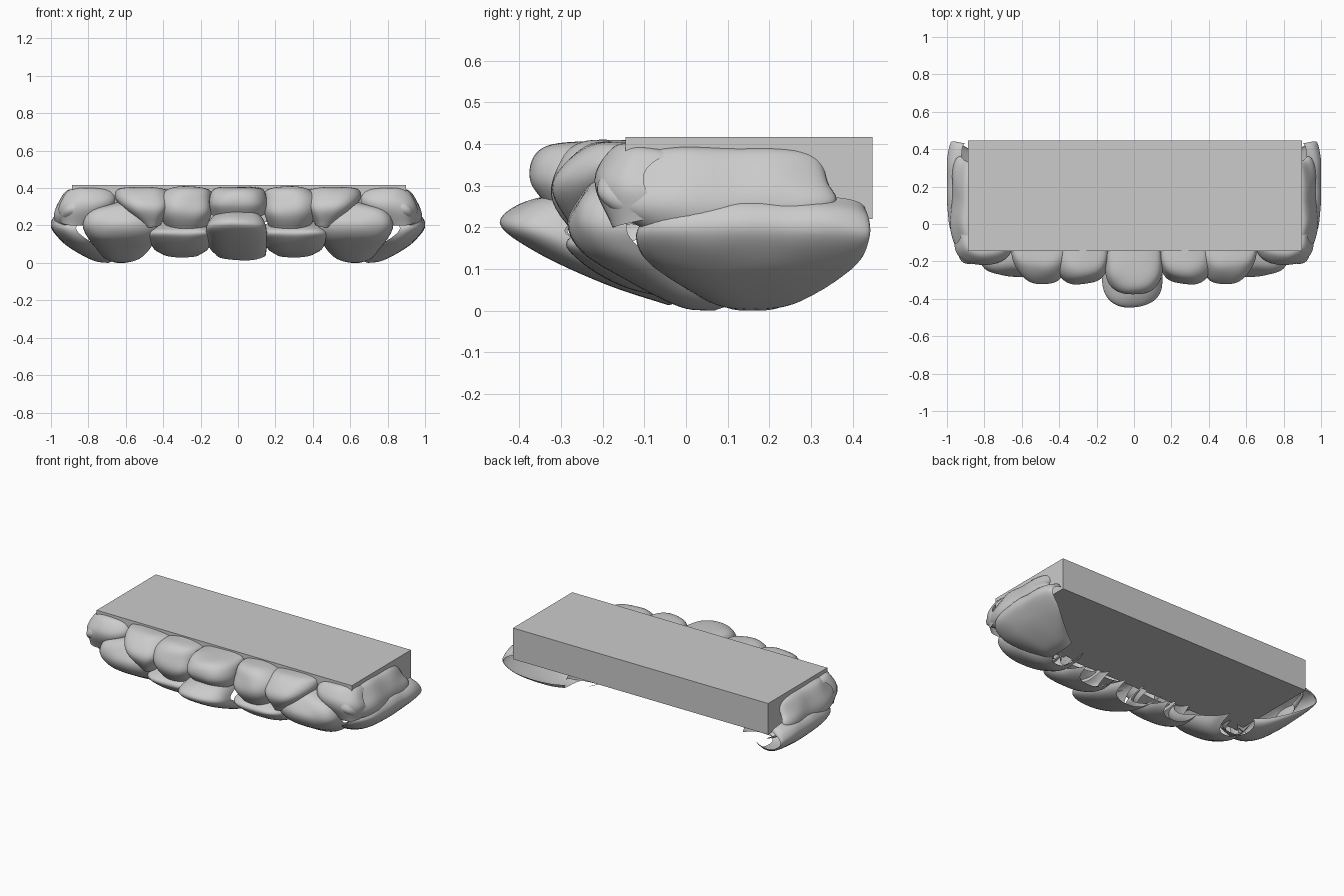
import bpy, bmesh, math
from mathutils import Vector, noise

if "Cube" in bpy.data.objects:
    bpy.data.objects.remove(bpy.data.objects["Cube"])

COLS, STEPS = 26, 6


def catmull(rows):
    """Smooth the cross-section rows with a Catmull-Rom spline."""
    pts = [Vector(r) for r in rows]
    pts = [2 * pts[0] - pts[1]] + pts + [2 * pts[-1] - pts[-2]]
    out = []
    for i in range(1, len(pts) - 2):
        a, b, c, d = pts[i - 1:i + 3]
        for s in range(STEPS):
            t = s / STEPS
            out.append(0.5 * (2 * b + (c - a) * t + (2 * a - 5 * b + 4 * c - d) * t * t
                              + (3 * b - a - 3 * c + d) * t ** 3))
    return out + [pts[-2]]


def rock(name, rows, depth=(0.15, 0.15), side=False, mirror=True, rough=0.012):
    """Open-backed boulder shell. Rows run top to bottom: (start, end, outward, z)."""
    rows = catmull([Vector(r) for r in rows])
    zmid = (rows[0][3] + rows[-1][3]) / 2
    seed = Vector((len(name) * 3.7, rows[0][0] * 11, rows[0][3] * 7))
    bm = bmesh.new()
    grid = []
    for r in rows:
        line = []
        for c in range(COLS + 1):
            a = math.pi * (c / COLS - 0.5)
            u = math.copysign(abs(math.sin(a)) ** 0.8, a)
            drop = 1 - max(math.cos(a), 0) ** 0.75
            along = (r[0] + r[1]) / 2 + u * (r[1] - r[0]) / 2
            out = r[2] - drop * depth[0 if u < 0 else 1]
            z = r[3] + (zmid - r[3]) * 0.3 * drop
            n = noise.noise(Vector((along, out, z)) * 8 + seed)
            out += rough * (n - 0.25)
            z = max(z + 0.4 * rough * n, 0.0)
            co = (min(out, 1.0), along, z) if side else (along, -out, z)
            line.append(bm.verts.new(co))
        grid.append(line)
    for i in range(len(grid) - 1):
        for c in range(COLS):
            bm.faces.new((grid[i][c], grid[i + 1][c], grid[i + 1][c + 1], grid[i][c + 1]))
    me = bpy.data.meshes.new(name)
    bm.to_mesh(me)
    bm.free()
    for p in me.polygons:
        p.use_smooth = True
    ob = bpy.data.objects.new(name, me)
    bpy.context.collection.objects.link(ob)
    if mirror:
        m = ob.modifiers.new("mirror", 'MIRROR')
        m.use_mirror_merge = False
    return ob


# Flat slab
bpy.ops.mesh.primitive_cube_add(size=1, location=(0.005, 0.151, 0.3185))
slab = bpy.context.object
slab.name = "slab"
slab.scale = (1.785, 0.592, 0.197)

# Centre boulders
rock("centre_upper_rock", [(-.13, .13, .13, .408), (-.14, .14, .29, .405), (-.15, .15, .36, .375),
                           (-.155, .155, .38, .31), (-.145, .145, .33, .24)], (.17, .17), mirror=False)
rock("centre_lower_rock", [(-.11, .11, .24, .275), (-.14, .13, .36, .27), (-.17, .15, .448, .21),
                           (-.165, .155, .36, .14), (-.155, .155, .2, .065), (-.12, .15, .05, .015)],
     (.16, .16), mirror=False)

# Front boulders, mirrored left and right
rock("inner_upper_rock", [(.16, .38, .13, .408), (.14, .40, .25, .402), (.14, .43, .31, .35),
                          (.14, .42, .32, .26), (.17, .38, .24, .15)])
rock("inner_lower_rock", [(.13, .46, .18, .22), (.12, .48, .29, .17), (.14, .47, .26, .12),
                          (.16, .45, .16, .06), (.2, .41, .04, .03)], (.12, .12))
rock("middle_upper_rock", [(.38, .66, .13, .405), (.36, .66, .23, .40), (.35, .65, .295, .35),
                           (.37, .60, .325, .28), (.41, .51, .27, .19)])
rock("big_lower_rock", [(.52, .68, .14, .33), (.46, .80, .24, .30), (.42, .83, .285, .22),
                        (.43, .81, .25, .14), (.46, .77, .14, .07), (.5, .73, .02, .01),
                        (.54, .70, -.06, .0)], (.14, .14))
rock("corner_upper_rock", [(.68, .90, .11, .402), (.65, .92, .17, .395), (.65, .945, .215, .34),
                           (.68, .96, .215, .28), (.78, .95, .18, .20)], (.12, .12))

# Side boulders, mirrored left and right
rock("side_upper_rock", [(-.14, .33, .86, .395), (-.17, .33, .92, .385), (-.21, .34, .96, .32),
                         (-.20, .36, .98, .25), (-.10, .30, .96, .17)], (.10, .05), side=True)
rock("side_lower_rock", [(-.06, .43, .93, .28), (-.10, .44, .985, .245), (-.12, .44, 1.0, .19),
                         (-.10, .42, .95, .12), (-.04, .37, .87, .06), (.03, .30, .77, .01),
                         (.07, .25, .70, .0)], (.14, .03), side=True)
